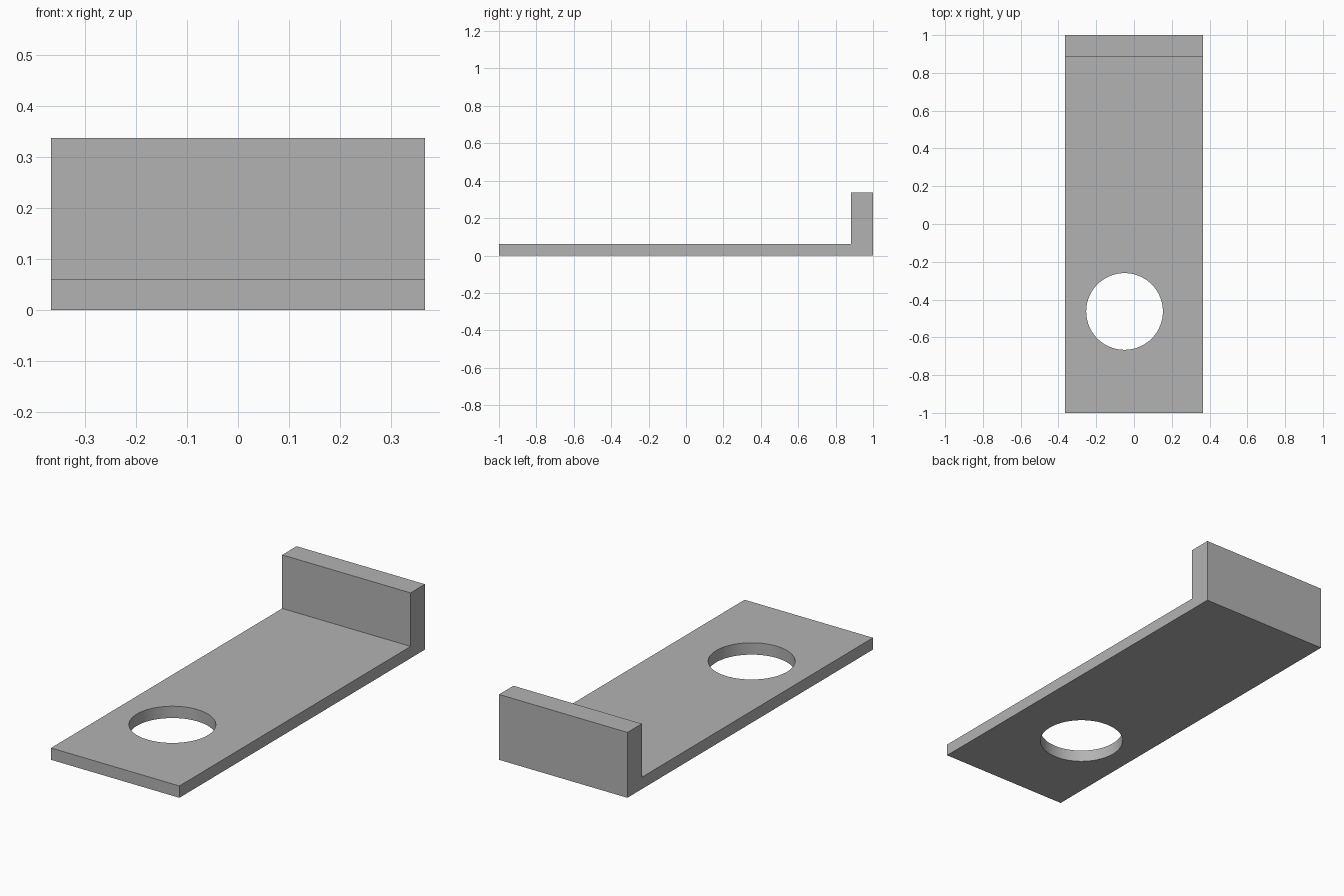
import bpy
import bmesh
from mathutils import Vector

cube = bpy.data.objects.get("Cube")
if cube:
    bpy.data.objects.remove(cube, do_unlink=True)

HALF_WIDTH = 0.366
PLATE_TOP, WALL_TOP = 0.061, 0.337
WALL_FRONT = 0.883
HOLE_CENTRE, HOLE_RADIUS = (-0.05, -0.463, PLATE_TOP / 2), 0.203

grey = bpy.data.materials.new("plain grey")
grey.use_nodes = True
colour = (0.45, 0.45, 0.45, 1)
grey.diffuse_color = colour
grey.node_tree.nodes["Principled BSDF"].inputs["Base Color"].default_value = colour

# L-shaped side profile (y, z), extruded across the width
profile = [(-1, 0), (1, 0), (1, WALL_TOP), (WALL_FRONT, WALL_TOP),
           (WALL_FRONT, PLATE_TOP), (-1, PLATE_TOP)]
bm = bmesh.new()
side = bm.faces.new([bm.verts.new((-HALF_WIDTH, y, z)) for y, z in profile])
extruded = bmesh.ops.extrude_face_region(bm, geom=[side])["geom"]
bmesh.ops.translate(bm, vec=Vector((2 * HALF_WIDTH, 0, 0)),
                    verts=[v for v in extruded if isinstance(v, bmesh.types.BMVert)])
bmesh.ops.recalc_face_normals(bm, faces=bm.faces)
mesh = bpy.data.meshes.new("bracket")
bm.to_mesh(mesh)
bm.free()
mesh.materials.append(grey)
bracket = bpy.data.objects.new("bracket", mesh)
bpy.context.collection.objects.link(bracket)

# Round through-hole near the front of the plate
bpy.ops.mesh.primitive_cylinder_add(vertices=96, radius=HOLE_RADIUS,
                                    depth=0.2, location=HOLE_CENTRE)
cutter = bpy.context.object
cutter.name = "hole_cutter"
cutter.hide_render = True
cutter.data.materials.append(grey)

hole = bracket.modifiers.new("hole", "BOOLEAN")
hole.operation = "DIFFERENCE"
hole.solver = "EXACT"
hole.object = cutter

bpy.ops.object.select_all(action="DESELECT")
bracket.select_set(True)
bpy.context.view_layer.objects.active = bracket
bpy.ops.object.modifier_apply(modifier=hole.name)
bpy.data.objects.remove(cutter, do_unlink=True)

# Smooth hole wall with crisp edges
bpy.ops.object.shade_smooth_by_angle()
